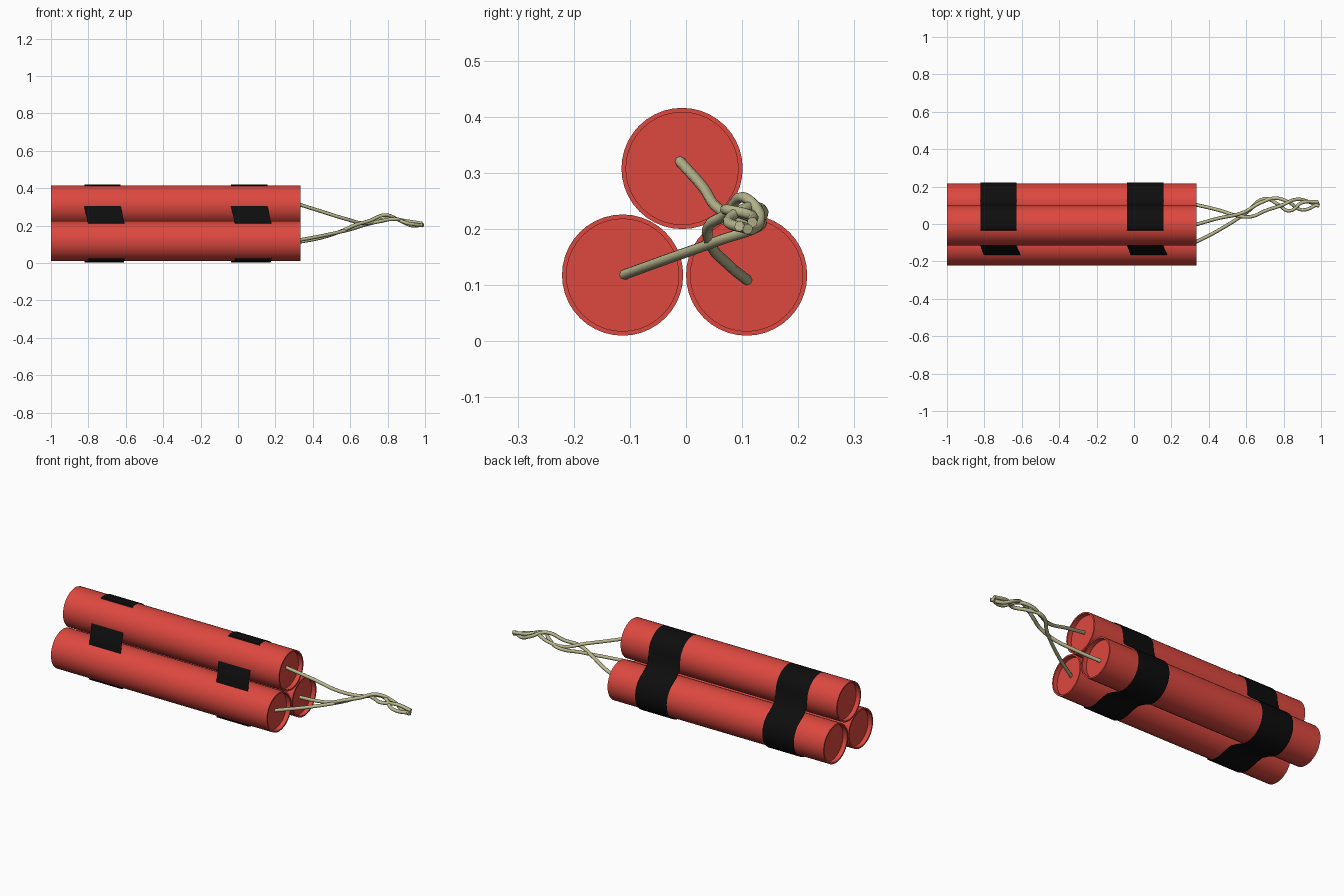
import bpy, bmesh
from math import sin, cos, pi, radians

if "Cube" in bpy.data.objects:
    bpy.data.objects.remove(bpy.data.objects["Cube"])


def material(name, rgb):
    m = bpy.data.materials.new(name)
    m.diffuse_color = (*rgb, 1)
    m.use_nodes = True
    m.node_tree.nodes["Principled BSDF"].inputs["Base Color"].default_value = m.diffuse_color
    return m


RED = material("red_paper", (0.72, 0.065, 0.05))
BLACK = material("black_tape", (0.004, 0.004, 0.004))
CORD = material("cord", (0.50, 0.49, 0.28))


def make_object(name, bm, mat, angle=40):
    me = bpy.data.meshes.new(name)
    bm.to_mesh(me)
    bm.free()
    me.materials.append(mat)
    ob = bpy.data.objects.new(name, me)
    bpy.context.collection.objects.link(ob)
    bpy.ops.object.select_all(action='DESELECT')
    ob.select_set(True)
    bpy.context.view_layer.objects.active = ob
    bpy.ops.object.shade_smooth_by_angle(angle=radians(angle))
    return ob


# Red tubes: lathe profile (x, radius) with recessed ends
R, SIDES = 0.108, 40
X0, X1, DEPTH, INNER = -1.0, 0.333, 0.025, 0.100
PROFILE = [(X0 + DEPTH, INNER), (X0, INNER), (X0, R),
           (X1, R), (X1, INNER), (X1 - DEPTH, INNER)]


def tube(name, cy, cz):
    bm = bmesh.new()
    rings = [[bm.verts.new((x, cy + r * cos(2 * pi * i / SIDES), cz + r * sin(2 * pi * i / SIDES)))
              for i in range(SIDES)] for x, r in PROFILE]
    for a, b in zip(rings, rings[1:]):
        for i in range(SIDES):
            j = (i + 1) % SIDES
            bm.faces.new((a[i], a[j], b[j], b[i]))
    bm.faces.new(rings[0])
    bm.faces.new(rings[-1])
    bmesh.ops.recalc_face_normals(bm, faces=bm.faces[:])
    make_object(name, bm, RED)


TOP, BACK, FRONT = (-0.007, 0.308), (0.108, 0.118), (-0.113, 0.118)
tube("top_tube", *TOP)
tube("back_tube", *BACK)
tube("front_tube", *FRONT)


# Tape bands: thin sheets wrapped round the bundle, slightly skewed at the front
def arc(c, r, a0, a1, n, shift0=0.0, shift1=0.0):
    out = []
    for i in range(n + 1):
        t = i / n
        a = radians(a0 + (a1 - a0) * t)
        out.append((c[0] + r * cos(a), c[1] + r * sin(a), shift0 + (shift1 - shift0) * t))
    return out


path = (arc(TOP, 0.112, 102, 15, 10)
        + [(0.112, 0.262, 0), (0.138, 0.236, 0)]
        + arc(BACK, 0.115, 52, -105, 16)
        + [(0.035, 0.022, 0.004), (-0.002, 0.03, 0.007), (-0.04, 0.022, 0.01)]
        + arc(FRONT, 0.115, -75, -118, 5, 0.013, 0.02)
        + [(-0.166, 0.213, 0.02), (-0.117, 0.302, 0)])


def tape(name, x0, width=0.195):
    bm = bmesh.new()
    rows = [(bm.verts.new((x0 + s, y, z)), bm.verts.new((x0 + s + width, y, z))) for y, z, s in path]
    for a, b in zip(rows, rows[1:] + rows[:1]):
        bm.faces.new((a[0], a[1], b[1], b[0]))
    bmesh.ops.recalc_face_normals(bm, faces=bm.faces[:])
    make_object(name, bm, BLACK)


tape("left_tape", -0.822)
tape("right_tape", -0.037)


# Cords: swept round curves that twist together
def cord(name, pts):
    cu = bpy.data.curves.new(name, 'CURVE')
    cu.dimensions = '3D'
    cu.bevel_depth = 0.0095
    cu.bevel_resolution = 2
    cu.resolution_u = 6
    cu.use_fill_caps = True
    sp = cu.splines.new('BEZIER')
    sp.bezier_points.add(len(pts) - 1)
    for bp, p in zip(sp.bezier_points, pts):
        bp.co = p
        bp.handle_left_type = bp.handle_right_type = 'AUTO'
    cu.materials.append(CORD)
    bpy.context.collection.objects.link(bpy.data.objects.new(name, cu))


cord("top_cord", [(.30, -.012, .322), (.45, .03, .275), (.58, .06, .235), (.68, .115, .213),
                  (.76, .138, .23), (.83, .115, .24), (.90, .075, .215), (.99, .11, .20)])
cord("front_cord", [(.30, -.112, .118), (.45, -.035, .146), (.60, .06, .18), (.70, .135, .21),
                    (.77, .105, .225), (.83, .07, .235), (.90, .115, .225), (.985, .118, .212)])
cord("back_cord", [(.30, .110, .108), (.45, .075, .137), (.55, .045, .17), (.63, .04, .205),
                   (.70, .07, .225), (.79, .10, .257), (.87, .132, .225), (.93, .12, .20), (.99, .095, .205)])
